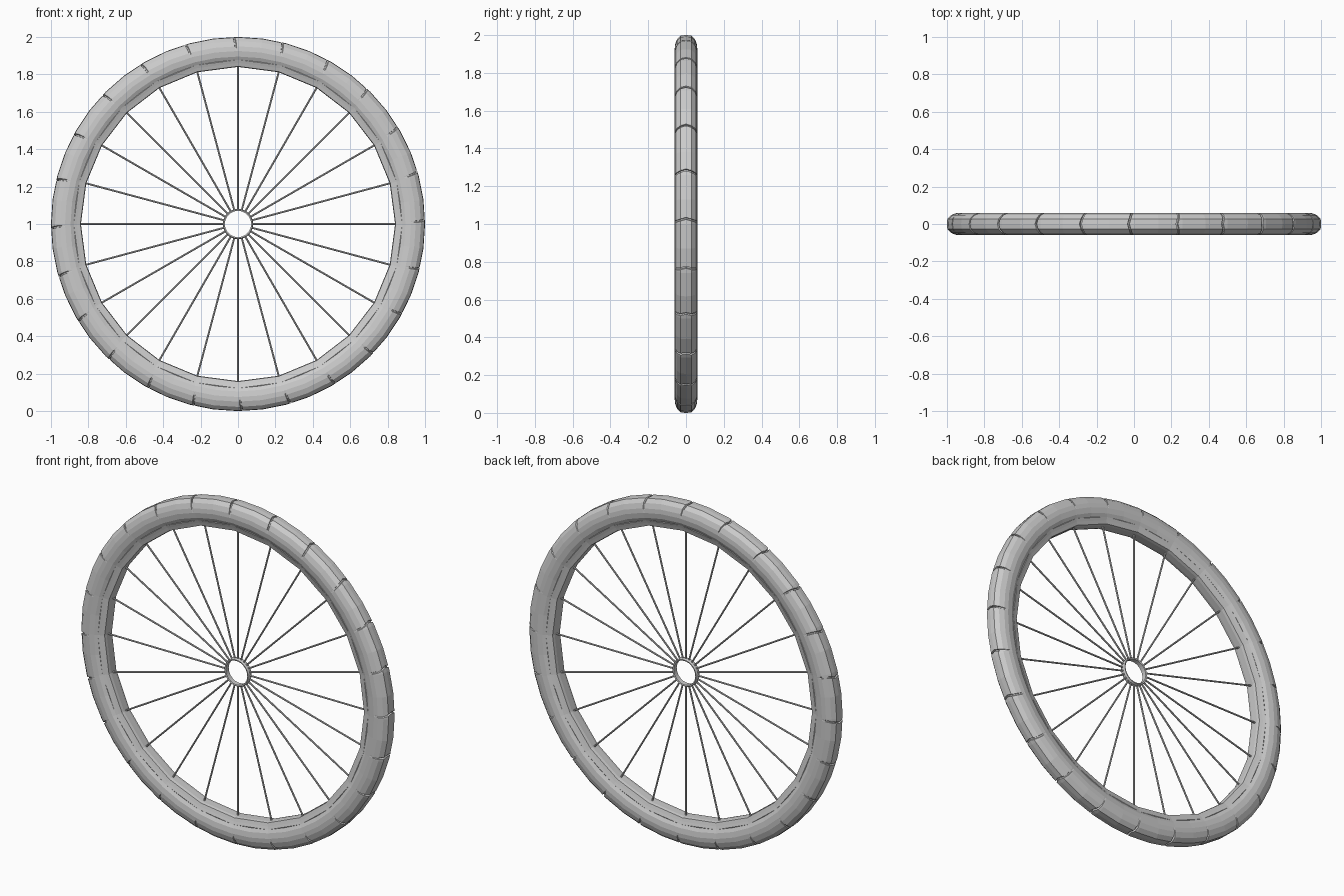
import bpy, bmesh
from math import sin, cos, radians, pi
from mathutils import Matrix, Vector

if "Cube" in bpy.data.objects:
    bpy.data.objects.remove(bpy.data.objects["Cube"])

CENTRE_Z = 1.0


def point(r, y, deg):
    a = radians(deg)
    return Vector((r * cos(a), y, CENTRE_Z + r * sin(a)))


def finish(name, bm):
    bmesh.ops.recalc_face_normals(bm, faces=bm.faces)
    mesh = bpy.data.meshes.new(name)
    bm.to_mesh(mesh)
    bm.free()
    obj = bpy.data.objects.new(name, mesh)
    bpy.context.collection.objects.link(obj)
    return obj


def skin(name, rings):
    """Join a closed loop of closed cross-sections."""
    bm = bmesh.new()
    vs = [[bm.verts.new(p) for p in ring] for ring in rings]
    n, m = len(vs), len(vs[0])
    for i in range(n):
        a, b = vs[i], vs[(i + 1) % n]
        for j in range(m):
            k = (j + 1) % m
            bm.faces.new((a[j], a[k], b[k], b[j]))
    return finish(name, bm)


def mirrored(half):
    """Half profile of (y, r), outside to inside, closed by its mirror in y."""
    return half + [(-y, r) for y, r in reversed(half)]


def lathe(name, half, steps):
    prof = mirrored(half)
    return skin(name, [[point(r, y, 360 * i / steps) for y, r in prof]
                       for i in range(steps)])


# Tyre: 48-sided, with 24 narrow chevron grooves across the tread
tyre_profile = [(0.0, 1.0), (0.028, 0.998), (0.048, 0.978), (0.058, 0.950),
                (0.060, 0.925), (0.055, 0.895), (0.044, 0.874)]
tyre_profile = tyre_profile + [(-y, r) for y, r in reversed(tyre_profile[1:])]
columns = [(0, 0, 0), (1.0, 1, 0), (1.12, 1, 1), (1.5, 1, 1), (1.62, 1, 0), (7.5, 0, 0)]
rings = []
for seg in range(24):
    for deg, skewed, cut in columns:
        ring = []
        for y, r in tyre_profile:
            a = deg + (0.4 - 1.0 * abs(y) / 0.06 if skewed else 0)
            tread = r > 0.94
            # keep groove edges on the flat facet
            chord = cos(radians(3.75)) / cos(radians(a - 3.75))
            ring.append(point(r * chord - (0.010 if cut and tread else 0), y, seg * 15 + a))
        rings.append(ring)
skin("tyre", rings)

# Rim and hub
lathe("rim", [(0.040, 0.890), (0.046, 0.878), (0.040, 0.862), (0.034, 0.843), (0.018, 0.840)], 24)
lathe("hub", [(0.009, 0.081), (0.016, 0.077), (0.014, 0.070)], 32)

# Spokes
bm = bmesh.new()
r0, r1 = 0.074, 0.85
for i in range(24):
    turn = Matrix.Translation((0, 0, CENTRE_Z)) @ Matrix.Rotation(i * pi / 12, 4, 'Y')
    bmesh.ops.create_cone(bm, cap_ends=True, segments=8, radius1=0.005, radius2=0.005,
                          depth=r1 - r0,
                          matrix=turn @ Matrix.Translation((0, 0, (r0 + r1) / 2)))
finish("spokes", bm)
